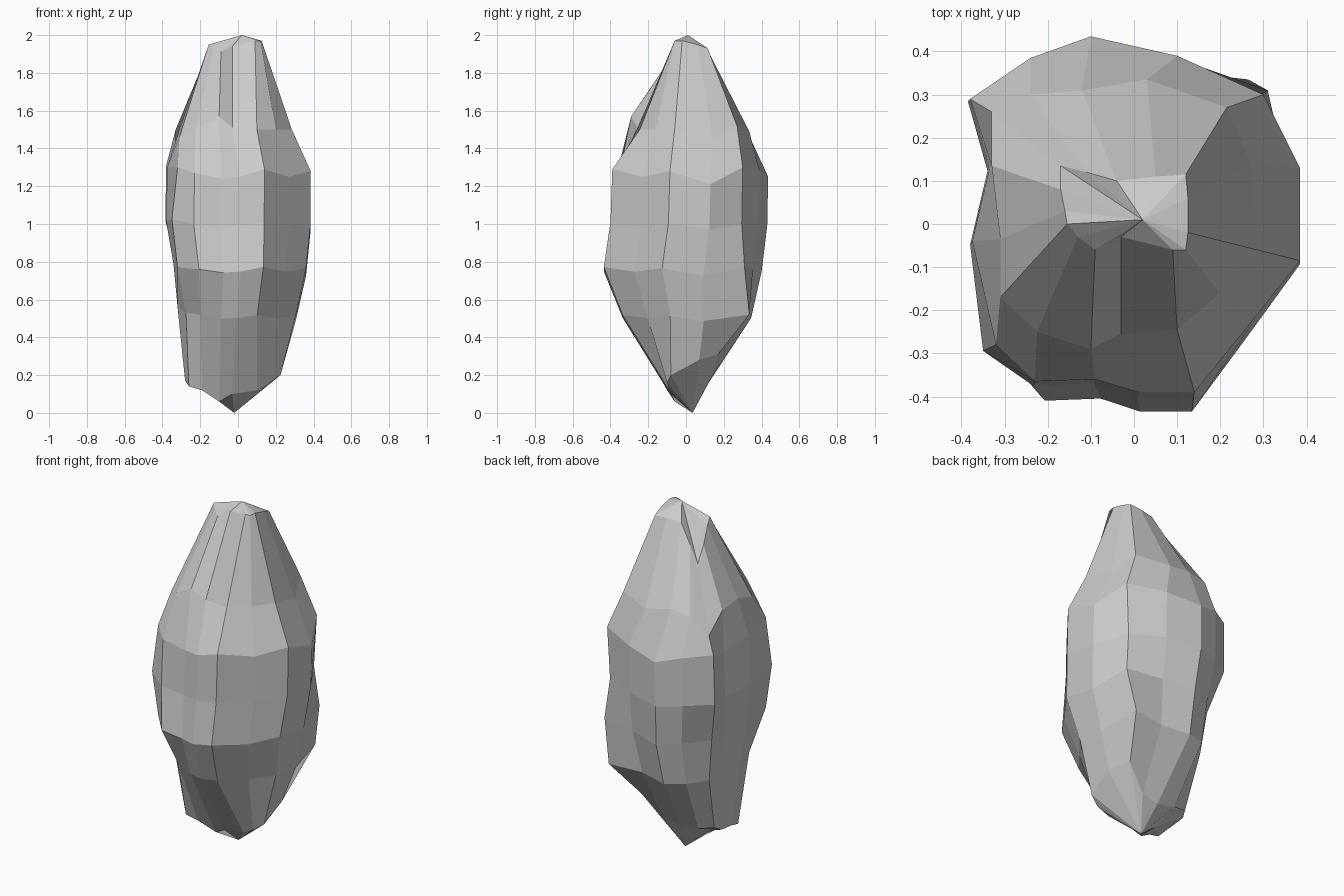
import bpy, bmesh

# Widest cross-section, counter-clockwise from the front left corner
OUTLINE = [(-.23, -.365), (-.09, -.36), (.01, -.39), (.14, -.39), (.27, -.23),
           (.385, -.085), (.385, .13), (.30, .30), (.10, .39), (-.10, .435),
           (-.24, .385), (-.38, .29), (-.335, .13), (-.375, -.04), (-.345, -.285)]
# Uneven heights of the corners around each ring
LIFT = [0, -.03, -.02, .02, -.02, .01, -.06, .03, .01, -.02, .02, .04, -.02, .03, .05]

# Rings: height, x min, x max, y min, y max, amount of lift
RINGS = [
    (.51, -.33, .305, -.335, .345, .4),
    (.76, -.345, .36, -.435, .40, .6),
    (1.00, -.385, .385, -.40, .43, .5),
    (1.27, -.38, .385, -.39, .435, 1),
]
# Chipped or bulging corners: (ring, corner) -> position
CHIPS = {
    (0, 0): (-.20, -.27, .52), (0, 14): (-.275, -.19, .53),
    (0, 13): (-.32, -.05, .56), (0, 7): (.265, .335, .52),
    (0, 11): (-.29, .20, .52), (1, 7): (.31, .31, .77),
    (1, 11): (-.32, .22, .77), (1, 14): (-.32, -.28, .77),
    (3, 14): (-.32, -.28, 1.30), (2, 7): (.285, .295, 1.0),
}


def ring_points(z, x0, x1, y0, y1, lift):
    pts = []
    for (x, y), dz in zip(OUTLINE, LIFT):
        u = (x + .38) / .765
        v = (y + .39) / .825
        pts.append((x0 + u * (x1 - x0), y0 + v * (y1 - y0), z + lift * dz))
    return pts


# Chisel-like foot, undercut at the back right
foot = [(-.19, -.10, .12), (-.10, -.06, .06), (-.03, -.08, .10),
        (.10, -.09, .12), (.17, -.10, .16), (.225, -.08, .20),
        (.235, .07, .28), (.17, .17, .31), (.05, .13, .18),
        (-.06, .12, .16), (-.17, .13, .18), (-.26, .11, .20),
        (-.28, .07, .18), (-.28, -.02, .17), (-.26, -.11, .14)]

# Irregular neck ring
neck = [(-.225, -.25, 1.50), (-.10, -.29, 1.57), (-.03, -.255, 1.51),
        (.10, -.245, 1.50), (.20, -.16, 1.50), (.285, -.06, 1.50),
        (.27, .14, 1.45), (.215, .27, 1.52), (.03, .335, 1.49),
        (-.12, .31, 1.52), (-.24, .30, 1.50), (-.33, .26, 1.40),
        (-.33, .135, 1.50), (-.31, -.035, 1.50), (-.31, -.17, 1.46)]

# Small crown, grooved at the front left and sloping off at the back left
crown = [(-.13, -.03, 1.93), (-.09, -.06, 1.91), (-.03, -.03, 1.94),
         (.09, -.06, 1.97), (.12, -.06, 1.97), (.125, -.02, 1.97),
         (.125, .06, 1.95), (.12, .115, 1.93), (.05, .11, 1.93),
         (-.04, .10, 1.92), (-.11, .12, 1.82), (-.17, .135, 1.73),
         (-.17, .08, 1.82), (-.16, .03, 1.91), (-.155, 0, 1.95)]

rings = [ring_points(*r) for r in RINGS]
for (ring, corner), point in CHIPS.items():
    rings[ring][corner] = point

bm = bmesh.new()
loops = [[bm.verts.new(p) for p in level] for level in [foot] + rings + [neck, crown]]
n = len(OUTLINE)

# Side facets
for low, high in zip(loops, loops[1:]):
    for i in range(n):
        j = (i + 1) % n
        bm.faces.new((low[i], low[j], high[j], high[i]))

# Bottom: blunt lobe on the left, sharp tip in the middle
lobe = bm.verts.new((-.15, -.01, .11))
tip = bm.verts.new((-.02, .035, 0))
under = [tip if 2 <= i <= 9 else lobe for i in range(n)]
peak = bm.verts.new((.02, .01, 2))
for i in range(n):
    j = (i + 1) % n
    a, b = loops[0][i], loops[0][j]
    if under[i] is under[j]:
        bm.faces.new((b, a, under[i]))
    else:
        bm.faces.new((b, a, under[i], under[j]))
    # Pointed top
    bm.faces.new((loops[-1][i], loops[-1][j], peak))

bmesh.ops.recalc_face_normals(bm, faces=bm.faces)
mesh = bpy.data.meshes.new("rock")
bm.to_mesh(mesh)
bm.free()
rock = bpy.data.objects.new("rock", mesh)
bpy.context.collection.objects.link(rock)
